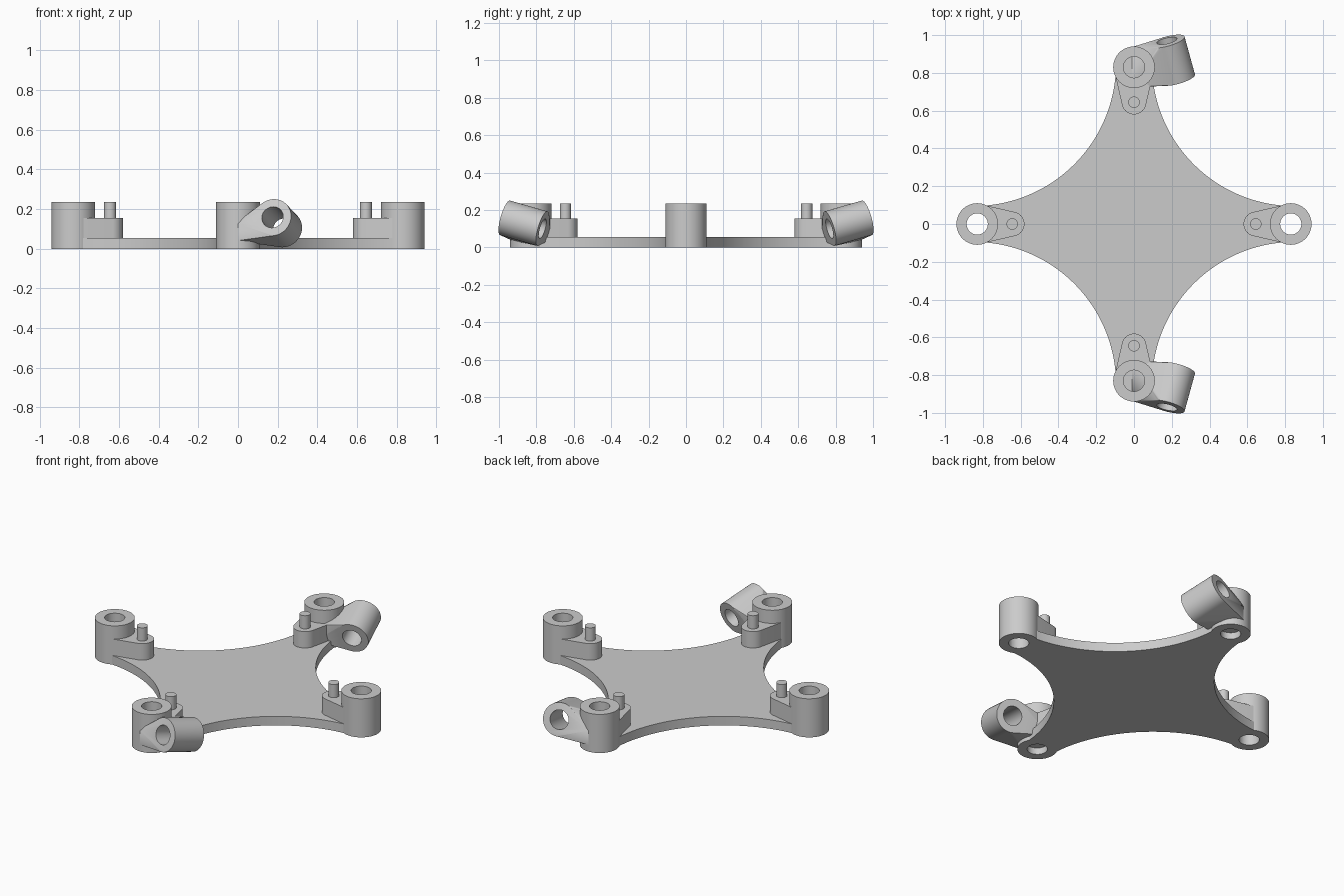
import bpy, bmesh
from math import sin, cos, pi, radians, asin
from mathutils import Vector

cube = bpy.data.objects.get("Cube")
if cube:
    bpy.data.objects.remove(cube, do_unlink=True)

grey = bpy.data.materials.new("light_grey")
grey.use_nodes = True
grey.diffuse_color = (0.6, 0.6, 0.6, 1)
grey.node_tree.nodes["Principled BSDF"].inputs["Base Color"].default_value = (0.6, 0.6, 0.6, 1)

REACH, BOSS_R, HOLE_R, TOP = 0.83, 0.11, 0.056, 0.235
PLATE_H, ARM_H, PIN_POS = 0.055, 0.155, 0.645


def finish(name, bm):
    """Turn a bmesh into a smooth-shaded grey object."""
    bmesh.ops.recalc_face_normals(bm, faces=bm.faces)
    mesh = bpy.data.meshes.new(name)
    bm.to_mesh(mesh)
    bm.free()
    mesh.materials.append(grey)
    obj = bpy.data.objects.new(name, mesh)
    bpy.context.collection.objects.link(obj)
    smooth(mesh)
    return obj


def smooth(mesh):
    mesh.shade_smooth()
    mesh.set_sharp_from_angle(angle=radians(30))


def ring(centre, axis, radius, n=64):
    """Points of a circle around an axis."""
    turn = Vector(axis).to_track_quat('Z', 'Y')
    return [Vector(centre) + turn @ Vector((radius * cos(2 * pi * i / n), radius * sin(2 * pi * i / n), 0))
            for i in range(n)]


def prism(name, outline, low, high):
    bm = bmesh.new()
    face = bm.faces.new([bm.verts.new((p[0], p[1], low)) for p in outline])
    new = bmesh.ops.extrude_face_region(bm, geom=[face])["geom"]
    bmesh.ops.translate(bm, vec=(0, 0, high - low), verts=[v for v in new if isinstance(v, bmesh.types.BMVert)])
    return finish(name, bm)


def rod(name, a, b, radius):
    """Solid cylinder between two points."""
    a, b = Vector(a), Vector(b)
    bm = bmesh.new()
    ends = [[bm.verts.new(p) for p in ring(c, b - a, radius)] for c in (a, b)]
    for end in ends:
        bm.faces.new(end)
    for i in range(len(ends[0])):
        bm.faces.new((ends[0][i - 1], ends[0][i], ends[1][i], ends[1][i - 1]))
    return finish(name, bm)


def hull(name, points):
    bm = bmesh.new()
    for p in points:
        bm.verts.new(p)
    result = bmesh.ops.convex_hull(bm, input=bm.verts)
    loose = {g for g in result["geom_interior"] if isinstance(g, bmesh.types.BMVert)}
    bmesh.ops.delete(bm, geom=list(loose), context='VERTS')
    bmesh.ops.dissolve_limit(bm, angle_limit=radians(0.5), verts=bm.verts, edges=bm.edges)
    return finish(name, bm)


def drill(obj, a, b, radius):
    """Cut a round hole and bake the result."""
    cutter = rod("hole_cutter", a, b, radius)
    cutter.hide_render = True
    mod = obj.modifiers.new("hole", 'BOOLEAN')
    mod.operation, mod.solver, mod.object = 'DIFFERENCE', 'EXACT', cutter
    mesh = bpy.data.meshes.new_from_object(obj.evaluated_get(bpy.context.evaluated_depsgraph_get()))
    obj.modifiers.clear()
    obj.data = mesh
    smooth(mesh)
    bpy.data.objects.remove(cutter, do_unlink=True)


# Base plate: four concave arcs meeting at the bosses
CENTRE, ARC_R, STEPS = 0.85, 0.755, 48
start = asin((CENTRE - REACH) / ARC_R)
outline = []
for k in range(4):
    c, s = cos(k * pi / 2), sin(k * pi / 2)
    for i in range(STEPS + 1):
        t = start + (pi / 2 - 2 * start) * i / STEPS
        x, y = CENTRE - ARC_R * sin(t), CENTRE - ARC_R * cos(t)
        outline.append((x * c - y * s, x * s + y * c))
plate = prism("base_plate", outline, 0, PLATE_H)

# Corner bosses with arms and pins
for k, side in enumerate(("left", "back", "right", "front")):
    out = Vector((round(cos(k * pi / 2)), round(sin(k * pi / 2)), 0))
    hub, post, up = out * REACH, out * PIN_POS, Vector((0, 0, 1))
    below, above = hub - up * 0.1, hub + up * 0.4

    boss = rod(side + "_boss", hub, hub + up * TOP, BOSS_R)
    arm_points = []
    for z in (0.02, ARM_H):
        arm_points += ring(hub + up * z, up, BOSS_R - 0.004) + ring(post + up * z, up, 0.065)
    arm = hull(side + "_arm", arm_points)
    rod(side + "_pin", post + up * 0.1, post + up * TOP, 0.03)
    for part in (boss, arm, plate):
        drill(part, below, above, HOLE_R)

# Tilted tubes joined to the front and back bosses
for side, sign in (("front", -1), ("back", 1)):
    outer = Vector((0.175, 0.967 * sign, 0.158))
    inner = Vector((0.23, 0.767 * sign, 0.1))
    axis = outer - inner
    points = ring(outer, axis, 0.096) + ring(inner, axis, 0.096)
    points += [Vector((x, y * sign, z)) for x in (-0.01, 0.01) for y in (0.725, 0.937) for z in (0.04, 0.13)]
    tube = hull(side + "_tube", points)
    drill(tube, inner - axis * 0.5, outer + axis * 0.5, 0.055)
    # Plug closing the middle of the boss hole
    rod(side + "_plug", (0, REACH * sign, 0.04), (0, REACH * sign, 0.13), HOLE_R + 0.002)
